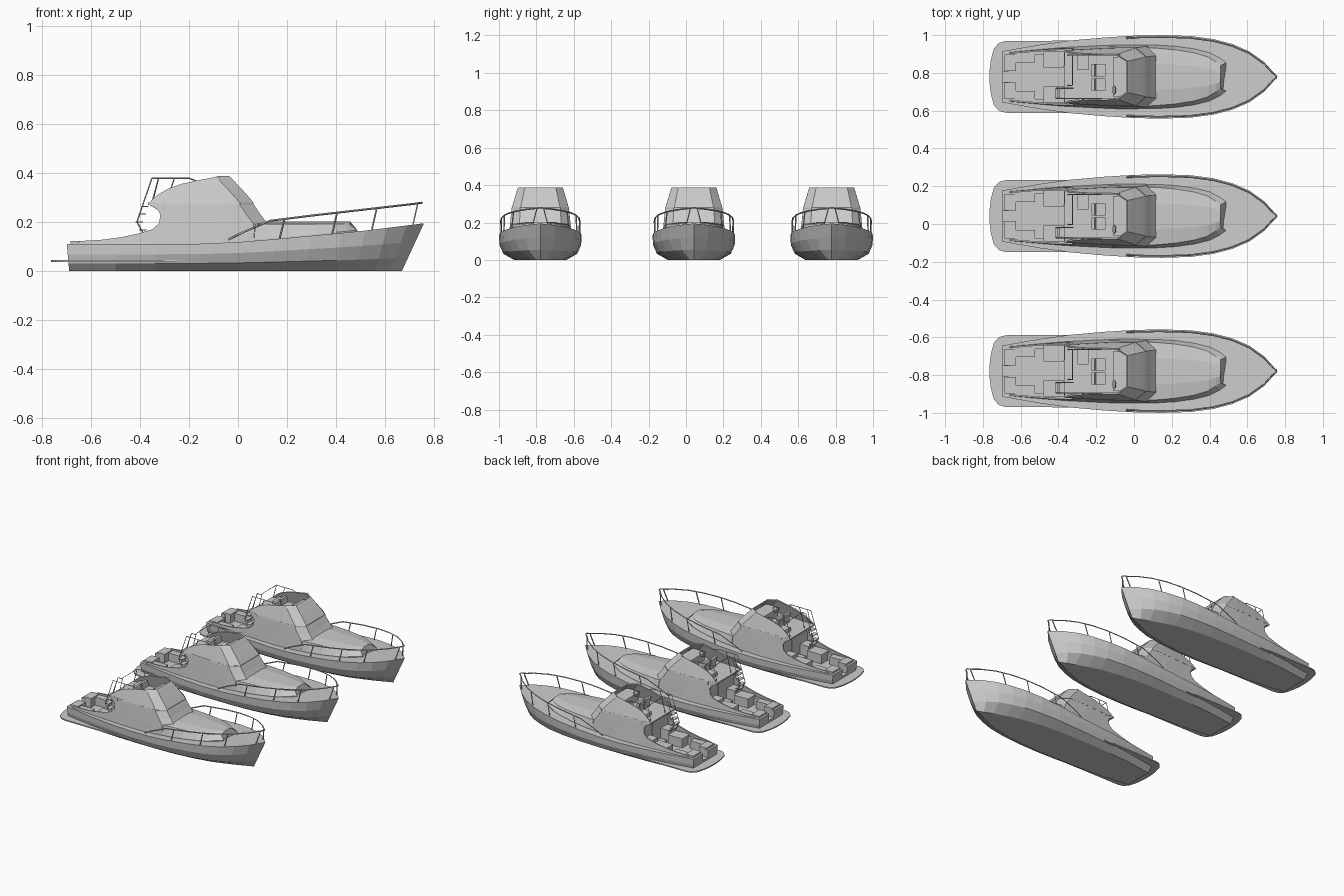
import bpy, bmesh
from mathutils import Vector

if "Cube" in bpy.data.objects:
    bpy.data.objects.remove(bpy.data.objects["Cube"])

parts = []


def register(name, me):
    ob = bpy.data.objects.new(name, me)
    bpy.context.collection.objects.link(ob)
    parts.append(ob)
    return ob


def interp(table, x):
    for (x0, v0), (x1, v1) in zip(table, table[1:]):
        if x <= x1:
            return v0 + (v1 - v0) * max(0, (x - x0) / (x1 - x0))
    return table[-1][1]


def loft(name, rings, closed=True, thick=0):
    """Skin a list of equal-length rings; closed rings get end caps."""
    bm = bmesh.new()
    vs = [[bm.verts.new(p) for p in r] for r in rings]
    n = len(rings[0])
    for a, b in zip(vs, vs[1:]):
        for i in range(n if closed else n - 1):
            j = (i + 1) % n
            bm.faces.new((a[i], a[j], b[j], b[i]))
    if closed:
        bm.faces.new(vs[0])
        bm.faces.new(vs[-1])
    bmesh.ops.remove_doubles(bm, verts=bm.verts, dist=0.0005)
    bmesh.ops.recalc_face_normals(bm, faces=bm.faces)
    me = bpy.data.meshes.new(name)
    bm.to_mesh(me)
    bm.free()
    ob = register(name, me)
    if thick:
        m = ob.modifiers.new("thickness", 'SOLIDIFY')
        m.thickness, m.offset = thick, 0
    return ob


def box(name, x0, x1, y0, y1, z0, z1, lean=0):
    return loft(name, [[(x0 + d, y0, z), (x1 + d, y0, z), (x1 + d, y1, z), (x0 + d, y1, z)]
                       for z, d in ((z0, 0), (z1, lean))])


def tube(name, paths, r):
    cu = bpy.data.curves.new(name, 'CURVE')
    cu.dimensions, cu.bevel_depth, cu.bevel_resolution = '3D', r, 0
    for pts in paths:
        sp = cu.splines.new('POLY')
        sp.points.add(len(pts) - 1)
        for q, p in zip(sp.points, pts):
            q.co = (*p, 1)
    return register(name, cu)


def mirrored(pts):
    return pts + [(x, -y, z) for x, y, z in reversed(pts)]


# Hull: deck x, half width, deck height, bottom x, bottom half width
stations = [(-.70, .135, .11, -.69, .10), (-.50, .17, .11, -.50, .125), (-.34, .192, .11, -.34, .135),
            (-.16, .208, .111, -.16, .14), (.0, .218, .118, .0, .14), (.15, .221, .13, .14, .135),
            (.30, .216, .144, .28, .12), (.42, .20, .155, .40, .098), (.52, .174, .165, .48, .073),
            (.61, .135, .176, .56, .045), (.69, .078, .186, .62, .02), (.76, 0, .195, .67, 0)]
levels = [(1, 1), (.62, .97), (.28, .74), (0, 0)]   # height fraction, flare fraction
hull = loft("hull", [mirrored([(xb + (xd - xb) * h, yb + (yd - yb) * f, zd * h) for h, f in levels])
                     for xd, yd, zd, xb, yb in stations])
half = [(s[0], s[1]) for s in stations]
deck = [(s[0], s[2]) for s in stations]

# Cockpit well and transom gate cut into the hull
for i, c in enumerate([(-.665, -.29, -.118, .118), (-.75, -.6, -.028, .028)]):
    cut = box("well_cutter", *c, .06, .3)
    cut.hide_render = True
    parts.remove(cut)
    m = hull.modifiers.new("well%d" % i, 'BOOLEAN')
    m.operation, m.object, m.solver = 'DIFFERENCE', cut, 'EXACT'

# Swim platform
plat = [(-.25, .192), (-.68, .19), (-.715, .18), (-.742, .15), (-.758, .09), (-.765, .03)]
loft("swim_platform", [mirrored([(x, y, z) for x, y in plat]) for z in (.036, .044)])

# Cabin and flybridge: U-shaped walls stacked by height (z, aft x, front x)
base = [(-.68, .125), (-.4, .15), (-.1, .166), (.12, .166)]


def outline(z, xa, xf, grow=0):
    def y(x):
        return interp(base, x) - .1 * (min(z, .275) - .11) - .3 * max(0, z - .275) + grow
    xe = xf - .055
    pts = [(xa + (xe - xa) * t / 5, y(xa + (xe - xa) * t / 5), z) for t in range(6)]
    return mirrored(pts + [(xf, y(xf) * .7, z)])


cabin_rows = [(.105, -.665, .12), (.122, -.645, .12), (.127, -.56, .12), (.137, -.48, .12),
              (.152, -.41, .12), (.17, -.35, .12), (.195, -.322, .115), (.23, -.317, .088),
              (.25, -.328, .075), (.272, -.365, .06)]
fly_rows = [(.275, -.362, .062), (.29, -.352, .05), (.312, -.325, .031), (.335, -.285, .01),
            (.355, -.23, -.009), (.37, -.16, -.022), (.385, -.075, -.037)]
loft("cabin_walls", [outline(*r) for r in cabin_rows], False, .008)
loft("flybridge_walls", [outline(*r) for r in fly_rows], False, .008)
loft("flybridge_floor", [outline(z, -.367, .064, .005) for z in (.27, .279)])
box("cabin_bulkhead", -.305, -.295, -.145, .145, .06, .272)
box("cabin_door", -.309, -.303, -.03, .035, .065, .24)

# Forward cabin trunk with a cambered top
trunk = [(.0, .168, .19, .158), (.12, .168, .192, .152), (.22, .162, .192, .143), (.32, .148, .192, .127),
         (.40, .128, .192, .106), (.455, .10, .192, .078), (.488, .075, .19, .06)]
rings = []
for i, (x, yb, zt, yt) in enumerate(trunk):
    xt = x - .03 * max(0, i - 3) / 3
    rings.append(mirrored([(x, yb, .125), (x, yb, interp(deck, x) + .005), (xt, yt, zt),
                           (xt, yt * .45, .203)]))
loft("forward_cabin", rings)

# Cockpit furniture, both sides
for s, n in ((1, "port"), (-1, "starboard")):
    def side(name, x0, x1, a, b, z0, z1):
        box(n + name, x0, x1, min(s * a, s * b), max(s * a, s * b), z0, z1)
    side("_stern_bench", -.685, -.625, .03, .118, .06, .122)
    side("_side_bench", -.63, -.525, .075, .122, .06, .115)
    side("_cockpit_locker", -.48, -.37, .05, .135, .06, .125)
    side("_locker_step", -.37, -.30, .06, .135, .06, .15)
box("cockpit_step", -.36, -.30, -.05, .05, .06, .085)

# Flybridge seats and helm
for y in (.035, -.04):
    box("helm_seat", -.215, -.15, y - .032, y + .032, .278, .312)
    box("helm_seat_back", -.218, -.2, y - .032, y + .032, .312, .35, -.008)
box("helm_console", -.10, .0, -.105, .105, .278, .34, -.01)
box("aft_seat", -.30, -.24, .035, .115, .278, .305)
wheel = [(-.105 + .008 * a, -.07 + .022 * b, .338 + .018 * a)
         for a, b in ((1, 0), (.7, .7), (0, 1), (-.7, .7), (-1, 0), (-.7, -.7), (0, -1), (.7, -.7), (1, 0))]
tube("helm_wheel", [wheel], .0025)

# Bow rail with leaning posts
rail_z = [(-.04, .128), (.02, .158), (.13, .205), (.28, .224), (.76, .279)]
xs = [-.04, .02, .13, .2, .3, .42, .52, .61, .69, .725]


def gunwale(x):
    return interp(half, x) - .01


top = [(x, gunwale(x), interp(rail_z, x)) for x in xs]
tube("bow_rail", [mirrored(top + [(.752, .006, .279)])], .0042)
posts = []
for s in (1, -1):
    for x in (.17, .385, .547, .715):
        xt = x + .02
        posts.append([(x, s * gunwale(x), interp(deck, x)), (xt, s * gunwale(xt), interp(rail_z, xt))])
tube("bow_rail_posts", posts, .0038)

# Flybridge rear rails and boarding ladder
rails = []
for s in (1, -1):
    rails += [[(-.17, s * .115, .368), (-.2, s * .115, .379), (-.325, s * .115, .379), (-.35, s * .115, .285)],
              [(-.26, s * .115, .379), (-.275, s * .12, .335)]]
rails.append([(-.325, .115, .379), (-.325, -.045, .379), (-.35, -.045, .28)])
tube("flybridge_rails", rails, .0028)
ladder = [[(-.385, y, .15), (-.413, y, .20), (-.352, y, .379), (-.32, y, .379)] for y in (-.115, -.06)]
ladder += [[(x, -.115, z), (x, -.06, z)] for x, z in ((-.413, .2), (-.402, .232), (-.391, .264))]
tube("boarding_ladder", ladder, .003)
for x, z in ((-.408, .2), (-.397, .232), (-.386, .264), (-.395, .168)):
    box("ladder_tread", x - .01, x + .02, -.113, -.062, z - .002, z + .002)

# Bake each part, then moor three boats side by side
bpy.context.view_layer.update()
dg = bpy.context.evaluated_depsgraph_get()
baked = [(ob.name, bpy.data.meshes.new_from_object(ob.evaluated_get(dg))) for ob in parts]
for ob in list(bpy.data.objects):
    bpy.data.objects.remove(ob)
for y, boat in ((-.779, "near"), (.042, "middle"), (.779, "far")):
    for name, me in baked:
        ob = bpy.data.objects.new(boat + "_boat_" + name, me)
        ob.location = Vector((0, y, 0))
        bpy.context.collection.objects.link(ob)
